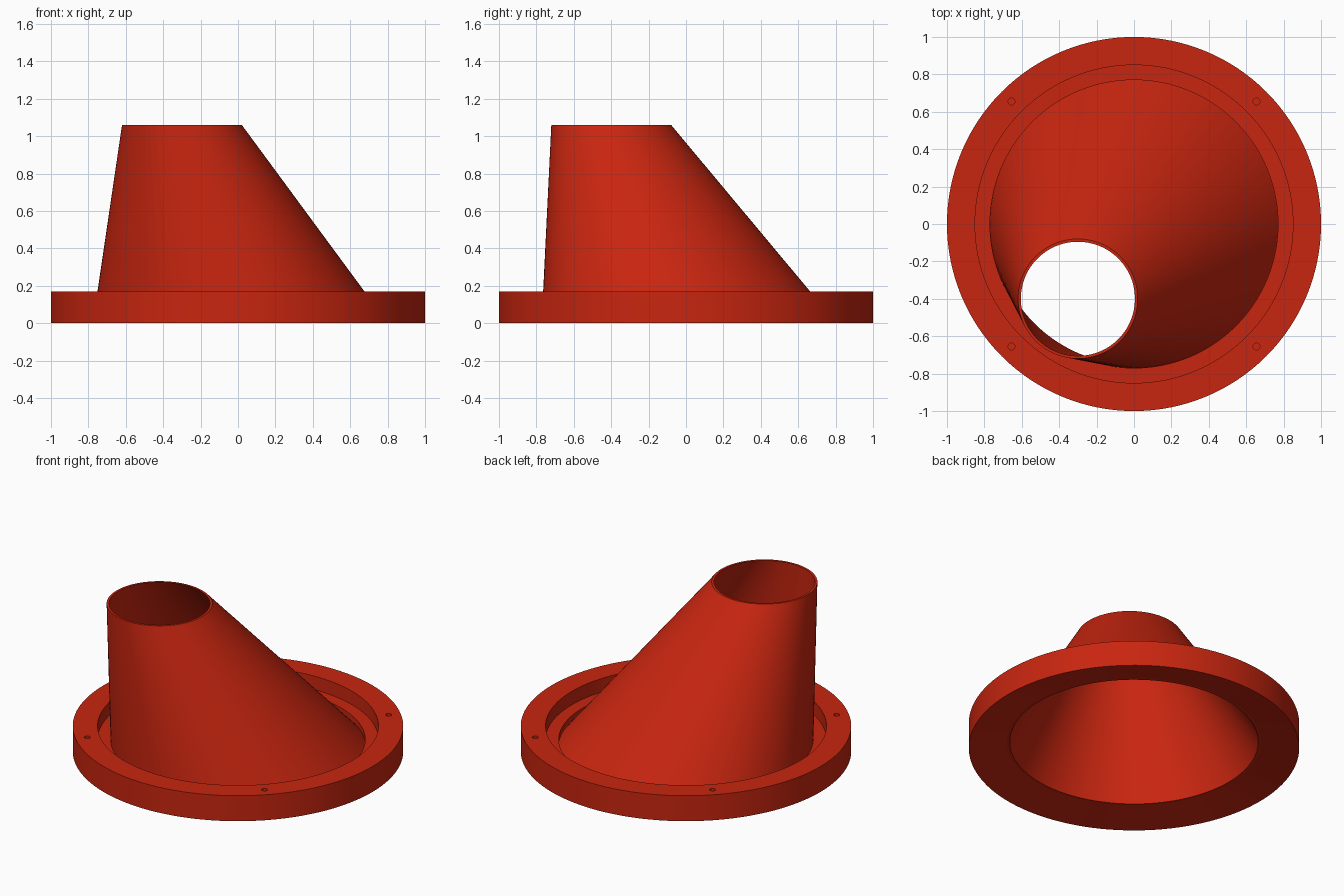
import bpy
import bmesh
from math import cos, sin, pi, radians
from mathutils import Matrix

SEGMENTS = 128

default_cube = bpy.data.objects.get("Cube")
if default_cube:
    bpy.data.objects.remove(default_cube, do_unlink=True)

# Single red finish
RED = (0.58, 0.019, 0.005, 1.0)
red = bpy.data.materials.new("red_plastic")
red.use_nodes = True
red.diffuse_color = RED
red.node_tree.nodes["Principled BSDF"].inputs["Base Color"].default_value = RED


def make_object(name, bm):
    bmesh.ops.recalc_face_normals(bm, faces=bm.faces)
    mesh = bpy.data.meshes.new(name)
    bm.to_mesh(mesh)
    bm.free()
    mesh.materials.append(red)
    obj = bpy.data.objects.new(name, mesh)
    bpy.context.collection.objects.link(obj)
    return obj


def activate(obj):
    bpy.ops.object.select_all(action="DESELECT")
    obj.select_set(True)
    bpy.context.view_layer.objects.active = obj


def ring_loft(name, rings):
    """Join circles (x, y, z, radius) into a closed shell, last back to first."""
    bm = bmesh.new()
    loops = [[bm.verts.new((x + r * cos(2 * pi * i / SEGMENTS),
                            y + r * sin(2 * pi * i / SEGMENTS), z))
              for i in range(SEGMENTS)] for x, y, z, r in rings]
    for a, b in zip(loops, loops[1:] + loops[:1]):
        for i in range(SEGMENTS):
            j = (i + 1) % SEGMENTS
            bm.faces.new((a[i], a[j], b[j], b[i]))
    return make_object(name, bm)


# Flange: thick rim, stepped recess on top, slightly dished underside
profile = [(1, 0), (1, 0.17), (0.85, 0.17), (0.85, 0.08),
           (0.77, 0.08), (0.77, 0.042)]
flange = ring_loft("flange", [(0, 0, z, r) for r, z in profile])

# Thin-walled oblique funnel leaning to the front right
BASE_Z, TOP_Z = 0.042, 1.06
TOP_X, TOP_Y = -0.30, -0.40
funnel = ring_loft("funnel", [
    (0, 0, BASE_Z, 0.77), (TOP_X, TOP_Y, TOP_Z, 0.32),
    (TOP_X, TOP_Y, TOP_Z, 0.305), (0, 0, BASE_Z, 0.752)])

# Four small blind screw holes in the rim
bm = bmesh.new()
for sx in (-1, 1):
    for sy in (-1, 1):
        bmesh.ops.create_cone(
            bm, cap_ends=True, segments=24, radius1=0.018, radius2=0.018,
            depth=0.2, matrix=Matrix.Translation((sx * 0.655, sy * 0.655, 0.17)))
cutter = make_object("screw_hole_cutter", bm)
cutter.hide_render = True

cut = flange.modifiers.new("screw_holes", "BOOLEAN")
cut.operation = "DIFFERENCE"
cut.solver = "EXACT"
cut.object = cutter
activate(flange)
bpy.ops.object.modifier_apply(modifier=cut.name)
bpy.data.objects.remove(cutter, do_unlink=True)

# Smooth round walls, crisp rims
for obj in (flange, funnel):
    activate(obj)
    bpy.ops.object.shade_smooth_by_angle(angle=radians(30))
